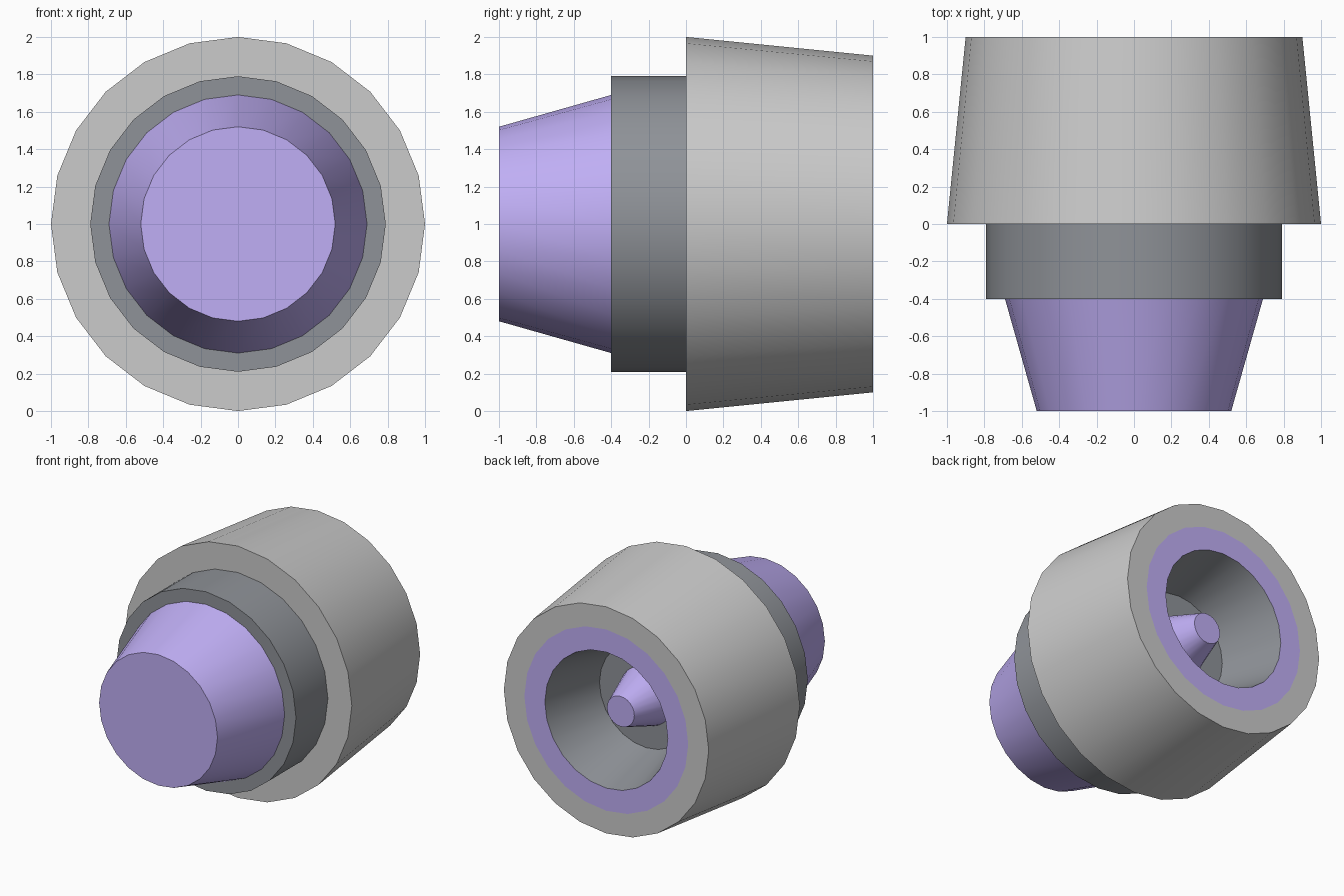
import bpy
import bmesh
from math import sin, cos, tau, radians

if "Cube" in bpy.data.objects:
    bpy.data.objects.remove(bpy.data.objects["Cube"])

SIDES = 24
AXIS_Z = 1.0


def material(name, rgb):
    mat = bpy.data.materials.new(name)
    mat.diffuse_color = (*rgb, 1)
    mat.use_nodes = True
    mat.node_tree.nodes["Principled BSDF"].inputs["Base Color"].default_value = mat.diffuse_color
    return mat


def lathe(name, profile, mat=None):
    """Turn a (radius, y) profile around the y axis; radius 0 closes with a cap."""
    bm = bmesh.new()
    rings = []
    for r, y in profile:
        if r == 0:
            continue
        rings.append([bm.verts.new((r * sin(tau * i / SIDES), y, AXIS_Z + r * cos(tau * i / SIDES)))
                      for i in range(SIDES)])
    for a, b in zip(rings, rings[1:]):
        for i in range(SIDES):
            j = (i + 1) % SIDES
            bm.faces.new((a[i], a[j], b[j], b[i]))
    if profile[0][0] == 0:
        bm.faces.new(rings[0][::-1])
    if profile[-1][0] == 0:
        bm.faces.new(rings[-1])
    mesh = bpy.data.meshes.new(name)
    bm.to_mesh(mesh)
    bm.free()
    obj = bpy.data.objects.new(name, mesh)
    bpy.context.collection.objects.link(obj)
    if mat:
        mesh.materials.append(mat)
    bpy.ops.object.select_all(action='DESELECT')
    obj.select_set(True)
    bpy.context.view_layer.objects.active = obj
    bpy.ops.object.shade_smooth_by_angle(angle=radians(30))
    return obj


purple = material("purple", (0.53, 0.43, 0.92))
dark = material("dark", (0.275, 0.29, 0.315))

# Front nose
lathe("nose", [(0, -1), (0.52, -1), (0.69, -0.4)], purple)
# Dark collar between nose and housing
lathe("collar", [(0.69, -0.4), (0.79, -0.4), (0.79, 0)], dark)
# Grey tapered housing
lathe("housing", [(0.79, 0), (1, 0), (0.9, 1), (0.72, 1)])
# Purple rim around the rear opening
lathe("rear_rim", [(0.72, 1), (0.54, 1)], purple)
# Tapered rear cavity with floor
lathe("nozzle_cavity", [(0.54, 1), (0.41, 0.5), (0.23, 0.5)], dark)
# Spike standing inside the cavity
lathe("nozzle_spike", [(0.23, 0.5), (0.12, 0.82), (0, 0.82)], purple)
